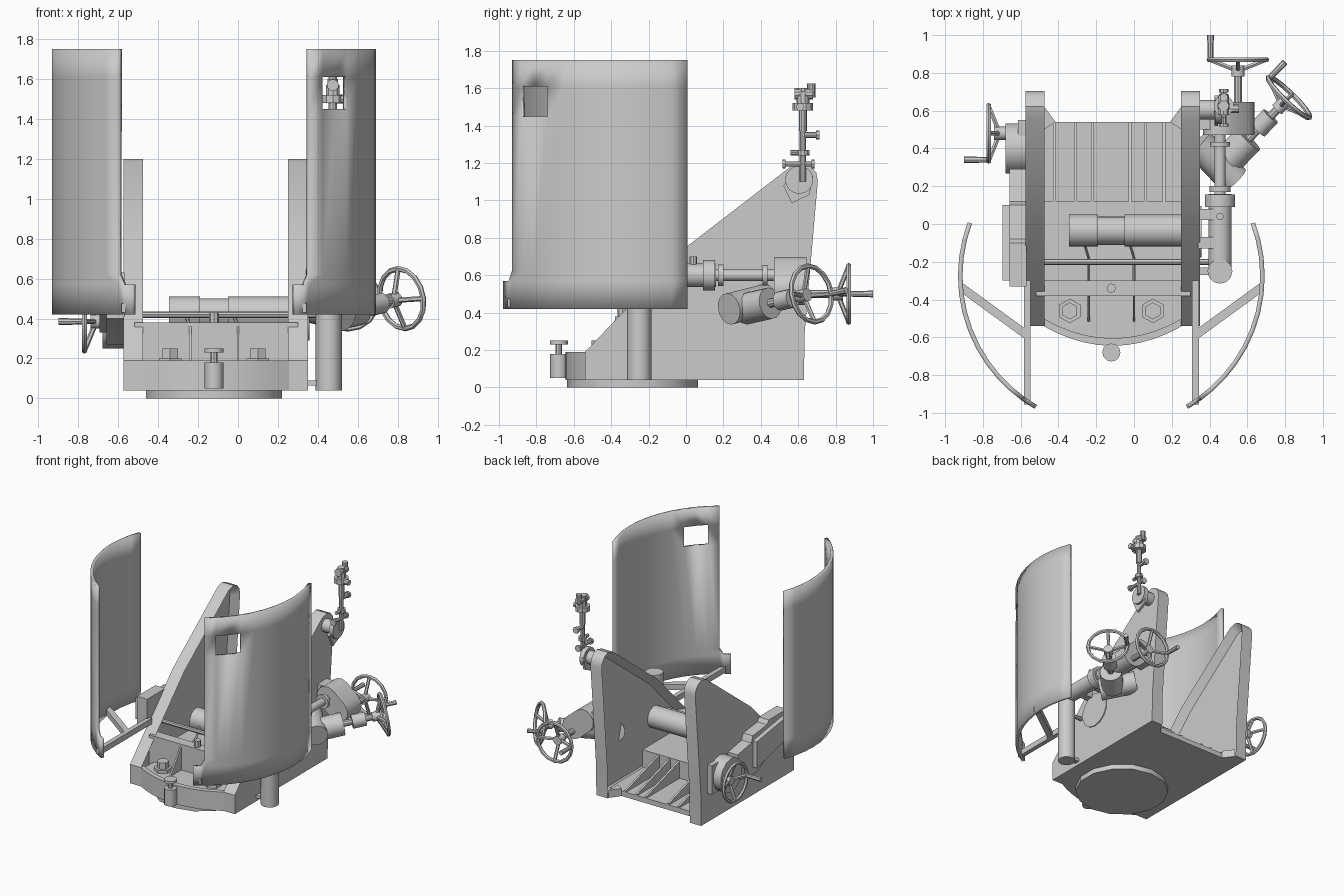
import bpy, bmesh
from math import sin, cos, pi, radians
from mathutils import Vector, Matrix

if "Cube" in bpy.data.objects:
    bpy.data.objects.remove(bpy.data.objects["Cube"])


def finish(name, bm):
    bmesh.ops.recalc_face_normals(bm, faces=bm.faces)
    me = bpy.data.meshes.new(name)
    bm.to_mesh(me)
    bm.free()
    ob = bpy.data.objects.new(name, me)
    bpy.context.collection.objects.link(ob)
    return ob


def cyl(name, p0, p1, r, n=16, r2=None):
    p0, p1 = Vector(p0), Vector(p1)
    d = p1 - p0
    bm = bmesh.new()
    m = Matrix.Translation((p0 + p1) / 2) @ d.to_track_quat('Z', 'Y').to_matrix().to_4x4()
    bmesh.ops.create_cone(bm, cap_ends=True, segments=n, radius1=r,
                          radius2=r if r2 is None else r2, depth=d.length, matrix=m)
    return finish(name, bm)


def prism(name, pts, axis, a, b, recess=None):
    """Extrude a 2D outline along an axis; recess = face direction to sink a panel into."""
    put = {'x': lambda p, t: (t, p[0], p[1]), 'y': lambda p, t: (p[0], t, p[1]),
           'z': lambda p, t: (p[0], p[1], t)}[axis]
    bm = bmesh.new()
    lo = [bm.verts.new(put(p, a)) for p in pts]
    hi = [bm.verts.new(put(p, b)) for p in pts]
    bm.faces.new(lo)
    bm.faces.new(hi)
    for i in range(len(pts)):
        j = (i + 1) % len(pts)
        bm.faces.new((lo[i], lo[j], hi[j], hi[i]))
    bmesh.ops.recalc_face_normals(bm, faces=bm.faces)
    if recess:
        f = max(bm.faces, key=lambda q: q.normal.x * recess * q.calc_area())
        bmesh.ops.inset_region(bm, faces=[f], thickness=0.05, depth=-0.055, use_even_offset=True)
    return finish(name, bm)


def box(name, x0, x1, y0, y1, z0, z1):
    return prism(name, [(x0, y0), (x1, y0), (x1, y1), (x0, y1)], 'z', z0, z1)


def beam(name, p, q, w, z0, z1):
    p, q = Vector(p), Vector(q)
    d = (q - p).normalized()
    s = Vector((-d.y, d.x)) * w / 2
    return prism(name, [p - s, q - s, q + s, p + s], 'z', z0, z1)


def wheel(name, c, axis, r, side, grip=0.13):
    """Dished four-spoke handwheel; side points from the centre to the crank grip."""
    c, a = Vector(c), Vector(axis).normalized()
    u = Vector(side)
    u = (u - a * u.dot(a)).normalized()
    v = a.cross(u)
    bpy.ops.mesh.primitive_torus_add(major_segments=16, minor_segments=6, major_radius=r - 0.013,
                                     minor_radius=0.014, location=c,
                                     rotation=a.to_track_quat('Z', 'Y').to_euler())
    bpy.context.object.name = name + "_rim"
    hub = c - a * 0.06
    cyl(name + "_hub", hub - a * 0.03, hub + a * 0.03, 0.035, 12)
    for i in range(4):
        t = pi / 2 * i
        cyl(name + "_spoke", hub, c + (u * cos(t) + v * sin(t)) * (r - 0.015), 0.013, 6)
    h = c + u * (r - 0.02)
    cyl(name + "_grip", h - a * 0.01, h + a * grip, 0.014, 8, 0.018)


# side cheeks with sunk inner panels
cheek = [(0.63, 0.04), (0.635, 0.3)]
cheek += [(0.615 + 0.09 * cos(radians(t)), 1.11 + 0.09 * sin(radians(t))) for t in (-5, 25, 55, 85, 125)]
cheek += [(0.0, 0.75), (-0.33, 0.41), (-0.54, 0.19), (-0.54, 0.04)]
prism("left_cheek", cheek, 'x', -0.575, -0.475, 1)
prism("right_cheek", cheek, 'x', 0.25, 0.35, -1)

# turntable disc, floor, centre block, wall and curved front deck
cyl("turntable", (-0.12, -0.285, 0), (-0.12, -0.285, 0.045), 0.35, 14)
box("floor", -0.52, 0.3, -0.54, 0.54, 0.04, 0.08)
box("centre_block", -0.525, 0.3, -0.31, 0.12, 0.06, 0.22)
box("front_wall", -0.52, 0.3, -0.38, -0.3, 0.06, 0.38)
arc = [(-0.1125 + 0.3675 * t, -0.54 - 0.105 * (1 - t * t)) for t in [i / 5 - 1 for i in range(11)]]
prism("front_deck", arc + [(0.25, -0.36), (-0.475, -0.36)], 'z', 0.04, 0.175)
inner = [(x, y + 0.04) for x, y in arc]
prism("deck_rim", arc + inner[::-1], 'z', 0.17, 0.19)
for x in (-0.42, -0.31, -0.22, -0.02, 0.06, 0.16):
    prism("floor_rib", [(0.1, 0.06), (0.54, 0.06), (0.54, 0.09), (0.1, 0.22)], 'x', x - 0.008, x + 0.008)
for x in (-0.475, 0.25):
    s = 1 if x < 0 else -1
    prism("rear_gusset", [(x, 0.5), (x + s * 0.06, 0.54), (x, 0.62)], 'z', 0.04, 0.1)
for x in (-0.24, 0.0):
    prism("wall_rib", [(-0.38, 0.17), (-0.52, 0.17), (-0.38, 0.36)], 'x', x - 0.006, x + 0.006)
    cyl("cradle_stay", (x, -0.31, 0.3), (x, -0.18, 0.36), 0.008, 6)
    cyl("cradle_stay_top", (x, -0.18, 0.36), (x - 0.03, -0.08, 0.44), 0.008, 6)
for x in (-0.34, 0.1):
    cyl("bolt_washer", (x, -0.46, 0.17), (x, -0.46, 0.2), 0.065, 6)
    cyl("bolt_head", (x, -0.46, 0.2), (x, -0.46, 0.25), 0.045, 6)

# front lock pin, small pin, cross rod
cyl("lock_pot", (-0.12, -0.68, 0.05), (-0.12, -0.68, 0.18), 0.047, 12)
cyl("lock_stem", (-0.12, -0.68, 0.18), (-0.12, -0.68, 0.23), 0.018, 8)
cyl("lock_cap", (-0.12, -0.68, 0.23), (-0.12, -0.68, 0.25), 0.048, 12)
cyl("wall_pin", (-0.12, -0.34, 0.37), (-0.12, -0.34, 0.43), 0.025, 8)
cyl("cross_rod", (-0.52, -0.2, 0.42), (0.44, -0.2, 0.42), 0.016, 8)

# stepped cradle cylinder between the cheeks
for x0, x1, r in ((-0.345, -0.19, 0.085), (-0.19, -0.05, 0.075), (-0.05, 0.31, 0.085)):
    cyl("cradle_cylinder", (x0, -0.035, 0.425), (x1, -0.035, 0.425), r, 20)
cyl("right_boss", (0.34, -0.04, 0.43), (0.358, -0.04, 0.43), 0.14, 14)

# curved shields: grid of angle and height, with a window on the right one
C, R = Vector((-0.12, -0.275)), 0.80
ang = [-60, -56, -54, -48, -41.5, -35, -28, -21, -14, -7, 0, 7, 14, 20.5]
lev = [0.42, 0.57, 0.62, 1.45, 1.61, 1.75]
for side, name in ((1, "right_shield"), (-1, "left_shield")):
    bm = bmesh.new()
    g = [[bm.verts.new((C.x + side * R * cos(radians(a)), C.y + R * sin(radians(a)), z))
          for z in lev] for a in ang]
    for i in range(len(ang) - 1):
        for j in range(len(lev) - 1):
            if i < 2 and j > 0:
                if i == 1 and j == 1:
                    bm.faces.new((g[1][1], g[2][1], g[2][2]))
                continue
            if side > 0 and j == 3 and i in (3, 4):
                continue
            bm.faces.new((g[i][j], g[i + 1][j], g[i + 1][j + 1], g[i][j + 1]))
    bmesh.ops.delete(bm, geom=[v for v in bm.verts if not v.link_faces], context='VERTS')
    ob = finish(name, bm)
    mod = ob.modifiers.new("thickness", 'SOLIDIFY')
    mod.thickness, mod.offset = 0.024, 0
    # shield carrying bars
    xb = C.x + side * 0.445
    beam("shield_bar", (xb, -0.3), (xb, -0.955), 0.036, 0.43, 0.475)
    beam("shield_strut", (xb, -0.59), (C.x + side * 0.795, -0.335), 0.045, 0.43, 0.475)

# left gear housing and elevation handwheel
prism("left_gear_housing", [(0.29, 0.29), (0.29, 0.5), (0.12, 0.53), (0.1, 0.58), (-0.08, 0.6), (-0.1, 0.63),
                            (-0.33, 0.63), (-0.33, 0.4), (-0.1, 0.35), (0.05, 0.27)], 'x', -0.66, -0.57)
prism("housing_cover", [(0.1, 0.33), (0.1, 0.54), (-0.09, 0.57), (-0.3, 0.6), (-0.3, 0.43), (-0.1, 0.38)],
      'x', -0.695, -0.65)
box("left_wheel_plate", -0.615, -0.57, 0.35, 0.55, 0.27, 0.5)
cyl("left_wheel_case", (-0.68, 0.4, 0.385), (-0.57, 0.4, 0.385), 0.135, 14)
cyl("left_wheel_shaft", (-0.72, 0.48, 0.385), (-0.6, 0.48, 0.385), 0.022, 10)
wheel("left_wheel", (-0.77, 0.48, 0.385), (-1, 0, 0), 0.16, (0, -1, 0))

# right column and drive shaft
cyl("right_column", (0.455, -0.25, 0.04), (0.455, -0.25, 0.66), 0.066, 12)
box("column_bracket", 0.34, 0.41, -0.27, -0.23, 0.065, 0.09)
for y in (-0.1, 0.05):
    box("pipe_saddle", 0.34, 0.42, y - 0.03, y + 0.03, 0.55, 0.65)
for y0, y1, r in ((-0.25, 0.16, 0.062), (0.09, 0.155, 0.082), (0.15, 0.5, 0.03),
                  (0.17, 0.2, 0.058), (0.41, 0.435, 0.055)):
    cyl("drive_shaft", (0.455, y0, 0.6), (0.455, y1, 0.6), r, 14)
cyl("oil_cup", (0.455, 0.04, 0.64), (0.455, 0.04, 0.7), 0.02, 8)
caps = [(0.455 + 0.09 * cos(radians(t)), 0.61 + 0.09 * sin(radians(t))) for t in range(50, 231, 30)]
caps += [(0.55 + 0.09 * cos(radians(t)), 0.53 + 0.09 * sin(radians(t))) for t in range(230, 411, 30)]
prism("wheel_gear_case", caps, 'y', 0.47, 0.645)
box("gear_case_mount", 0.34, 0.43, 0.5, 0.62, 0.54, 0.68)
cyl("rear_wheel_shaft", (0.55, 0.64, 0.5), (0.55, 0.82, 0.5), 0.022, 10)
wheel("rear_wheel", (0.55, 0.87, 0.5), (0, 1, 0), 0.165, (-1, 0, 0))

# slanted traverse drive with second right handwheel
A = Vector((0.69, 0.71, 0.16)).normalized()
W = Vector((0.82, 0.67, 0.5))
cyl("traverse_case", (0.34, 0.43, 0.47), (0.53, 0.23, 0.42), 0.085, 16)
cyl("traverse_hub", W - A * 0.5, W - A * 0.31, 0.085, 14)
cyl("traverse_shaft", W - A * 0.33, W - A * 0.05, 0.024, 10)
cyl("traverse_coupling", W - A * 0.24, W - A * 0.14, 0.052, 12)
wheel("traverse_wheel", W, A, 0.165, (-0.7, 0.7, 0), 0.12)

# sight bracket and sight
cyl("sight_tube", (0.34, 0.605, 1.11), (0.45, 0.605, 1.11), 0.052, 14)
cyl("sight_disc", (0.43, 0.605, 1.11), (0.465, 0.605, 1.11), 0.075, 16)
prism("sight_plate", [(0.52, 1.08), (0.565, 0.985), (0.66, 1.03), (0.68, 1.13), (0.6, 1.19)], 'x', 0.425, 0.445)
X, Y = 0.475, 0.61
for z0, z1, r in ((1.1, 1.38, 0.017), (1.24, 1.27, 0.03), (1.37, 1.48, 0.022),
                  (1.48, 1.52, 0.055), (1.52, 1.57, 0.035), (1.55, 1.6, 0.028)):
    cyl("sight_post", (X, Y + 0.015, z0), (X, Y + 0.015, z1), r, 10)
cyl("sight_cross_arm", (X, 0.53, 1.195), (X, 0.68, 1.195), 0.014, 8)
for y in (0.525, 0.68):
    cyl("sight_knob", (X, y - 0.008, 1.195), (X, y + 0.008, 1.195), 0.025, 8)
cyl("sight_upper_arm", (X, 0.56, 1.255), (X, 0.66, 1.255), 0.014, 8)
cyl("sight_side_arm", (X, 0.62, 1.35), (X, 0.7, 1.35), 0.016, 8)
cyl("sight_side_knob", (X, 0.695, 1.35), (X, 0.715, 1.35), 0.025, 8)
cyl("sight_x_arm", (X - 0.02, Y, 1.5), (X + 0.08, Y, 1.5), 0.022, 8)
cyl("sight_head", (X, 0.58, 1.57), (X, 0.68, 1.57), 0.03, 10)
cyl("sight_eyepiece", (X, 0.67, 1.55), (X, 0.67, 1.625), 0.022, 10)

bpy.ops.object.select_all(action='SELECT')
bpy.context.view_layer.objects.active = bpy.context.selected_objects[0]
bpy.ops.object.shade_smooth_by_angle(angle=radians(31))
